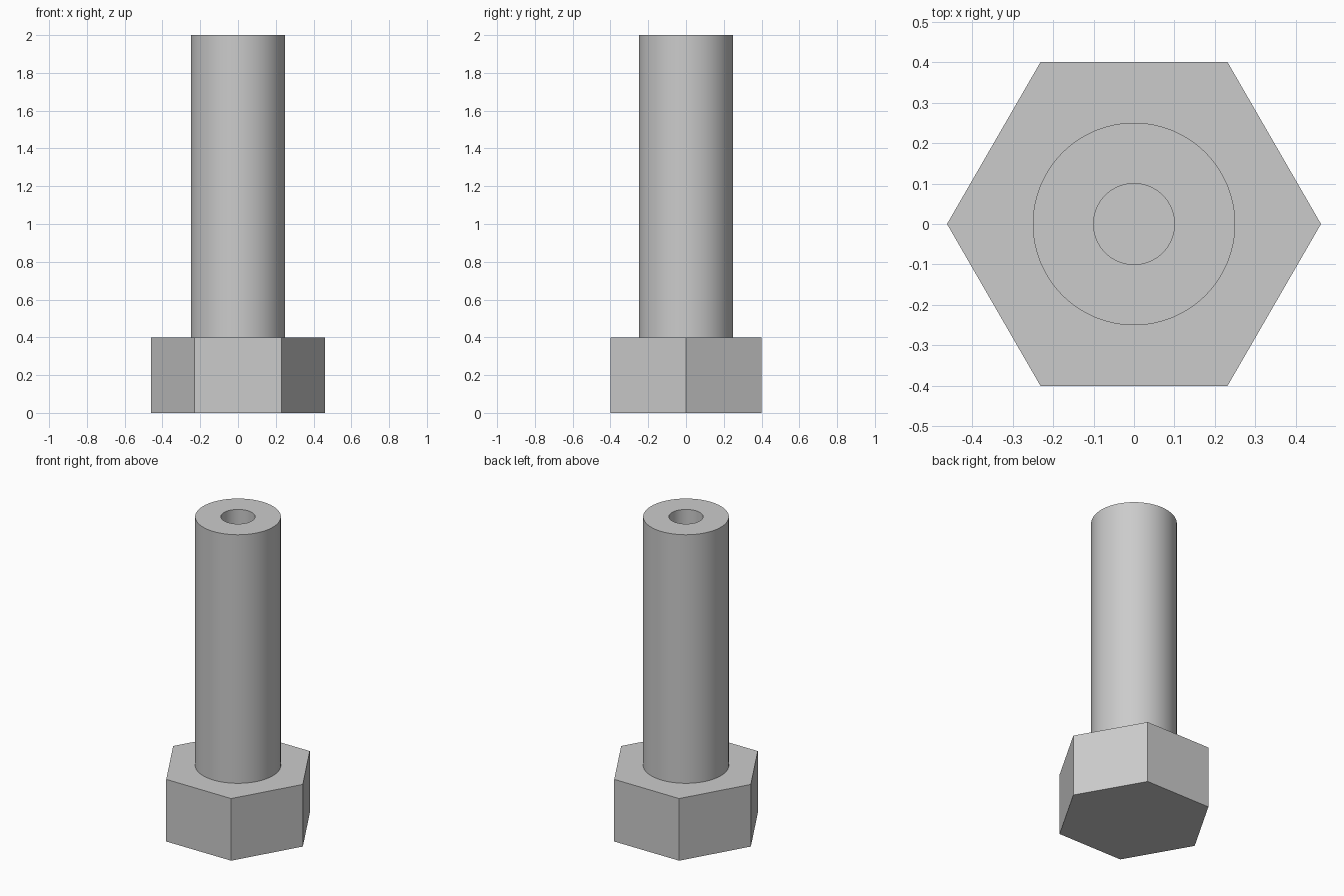
import bpy
import bmesh
import math

cube = bpy.data.objects.get("Cube")
if cube:
    bpy.data.objects.remove(cube, do_unlink=True)

HEAD_TOP = 0.4
LENGTH = 2.0
SEGMENTS = 96

steel = bpy.data.materials.new("grey_steel")
steel.use_nodes = True
colour = (0.6, 0.6, 0.6, 1)
steel.diffuse_color = colour
steel.node_tree.nodes["Principled BSDF"].inputs["Base Color"].default_value = colour


def lathe(name, profile, sides):
    """Turn a (radius, height) profile about z and cap both ends."""
    bm = bmesh.new()
    rings = []
    for radius, z in profile:
        angles = [2 * math.pi * i / sides for i in range(sides)]
        rings.append([bm.verts.new((radius * math.cos(a), radius * math.sin(a), z))
                      for a in angles])
    for low, high in zip(rings, rings[1:]):
        for i in range(sides):
            j = (i + 1) % sides
            bm.faces.new((low[i], low[j], high[j], high[i]))
    bm.faces.new(rings[0][::-1])
    bm.faces.new(rings[-1])
    bmesh.ops.recalc_face_normals(bm, faces=bm.faces)
    mesh = bpy.data.meshes.new(name)
    bm.to_mesh(mesh)
    bm.free()
    mesh.materials.append(steel)
    obj = bpy.data.objects.new(name, mesh)
    bpy.context.collection.objects.link(obj)
    return obj


# Hexagonal head, 0.8 across the flats
hex_radius = 0.4 / math.cos(math.pi / 6)
lathe("hex_head", [(hex_radius, 0), (hex_radius, HEAD_TOP)], 6)

# Round shaft with a blind bore open at the top
shaft = lathe("bored_shaft", [(0.25, HEAD_TOP), (0.25, LENGTH),
                              (0.1, LENGTH), (0.1, HEAD_TOP + 0.01)], SEGMENTS)
bpy.ops.object.select_all(action="DESELECT")
shaft.select_set(True)
bpy.context.view_layer.objects.active = shaft
bpy.ops.object.shade_smooth_by_angle(angle=math.radians(30))
